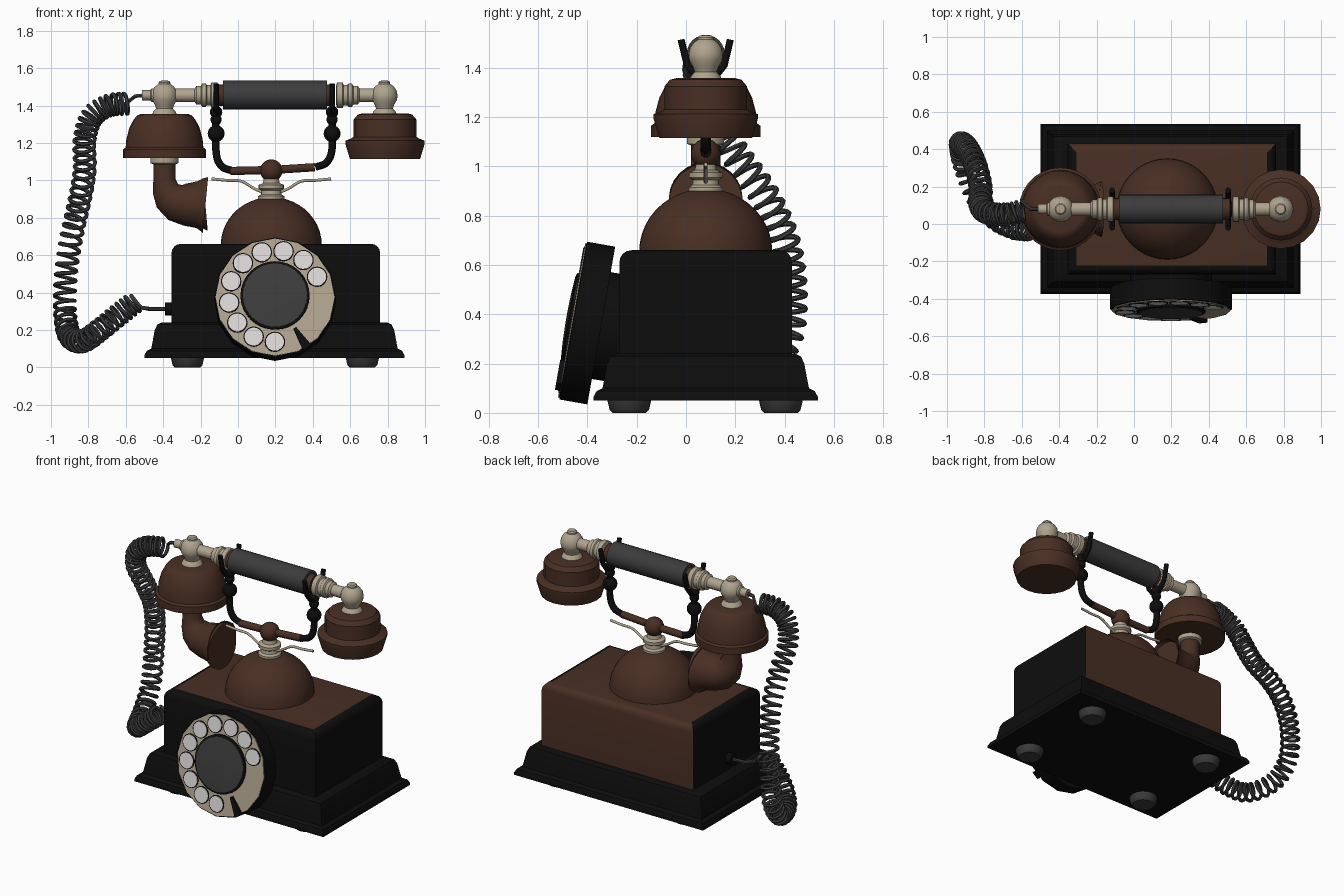
import bpy, bmesh, math
from mathutils import Vector, Matrix

cube = bpy.data.objects.get("Cube")
if cube:
    bpy.data.objects.remove(cube, do_unlink=True)


def material(name, r, g, b):
    m = bpy.data.materials.new(name)
    m.use_nodes = True
    m.diffuse_color = (r, g, b, 1)
    m.node_tree.nodes["Principled BSDF"].inputs["Base Color"].default_value = (r, g, b, 1)
    return m


BLACK = material("black enamel", .004, .004, .004)
BROWN = material("brown wood", .066, .028, .017)
BEIGE = material("aged ivory", .43, .37, .27)
GREY = material("dark grey", .045, .045, .047)
PALE = material("pale grey", .72, .69, .69)

CX, CY = .195, .08          # centre of the body
ARM = 1.455                 # height of the handset axis
ALONG_X = (0, math.pi / 2, 0)


def finish(name, bm, mats, loc=(0, 0, 0), rot=(0, 0, 0), angle=35):
    bmesh.ops.recalc_face_normals(bm, faces=bm.faces)
    me = bpy.data.meshes.new(name)
    bm.to_mesh(me)
    bm.free()
    ob = bpy.data.objects.new(name, me)
    bpy.context.collection.objects.link(ob)
    for m in mats:
        me.materials.append(m)
    ob.location, ob.rotation_euler = loc, rot
    smooth(ob, angle)
    return ob


def smooth(ob, angle=35):
    bpy.ops.object.select_all(action='DESELECT')
    ob.select_set(True)
    bpy.context.view_layer.objects.active = ob
    bpy.ops.object.shade_smooth_by_angle(angle=math.radians(angle))


def loft(bm, rings):
    """Skin a list of closed vertex rings and cap both ends."""
    for a, b in zip(rings, rings[1:]):
        n = len(a)
        for i in range(n):
            bm.faces.new((a[i], a[(i + 1) % n], b[(i + 1) % n], b[i]))
    bm.faces.new(rings[0])
    bm.faces.new(rings[-1])


def turned(name, profile, mat, loc, rot=(0, 0, 0), segs=24):
    """Lathe a (radius, height) profile."""
    bm = bmesh.new()
    rings = [[bm.verts.new((r * math.cos(k * math.tau / segs), r * math.sin(k * math.tau / segs), z))
              for k in range(segs)] for r, z in profile]
    loft(bm, rings)
    return finish(name, bm, [mat], loc, rot)


def spline(points, steps):
    """Catmull-Rom samples through the points."""
    p = [Vector(q) for q in points]
    p = [2 * p[0] - p[1]] + p + [2 * p[-1] - p[-2]]
    out = []
    for a, b, c, d in zip(p, p[1:], p[2:], p[3:]):
        for k in range(steps):
            t = k / steps
            out.append(.5 * (2 * b + (c - a) * t + (2 * a - 5 * b + 4 * c - d) * t ** 2
                             + (3 * b - a - 3 * c + d) * t ** 3))
    return out + [p[-2]]


def tube(name, points, radius, mat, radii=None, res=3, caps=True):
    cu = bpy.data.curves.new(name, 'CURVE')
    cu.dimensions = '3D'
    cu.bevel_depth, cu.bevel_resolution, cu.use_fill_caps = radius, res, caps
    sp = cu.splines.new('POLY')
    sp.points.add(len(points) - 1)
    for i, q in enumerate(points):
        sp.points[i].co = (*q, 1)
        sp.points[i].radius = radii[i] if radii else 1
    cu.materials.append(mat)
    ob = bpy.data.objects.new(name, cu)
    bpy.context.collection.objects.link(ob)
    bpy.ops.object.select_all(action='DESELECT')
    ob.select_set(True)
    bpy.context.view_layer.objects.active = ob
    bpy.ops.object.convert(target='MESH')
    smooth(bpy.context.object, 50)


# Moulded plinth: rectangles stacked along an inset profile
bm = bmesh.new()
rings = []
for inset, z in [(0, .05), (0, .065), (.012, .088), (.036, .1), (.042, .13), (.055, .2),
                 (.068, .228), (.09, .24), (.14, .24)]:
    hx, hy = .695 - inset, .455 - inset
    rings.append([bm.verts.new((sx * hx, sy * hy, z)) for sx, sy in ((-1, -1), (1, -1), (1, 1), (-1, 1))])
loft(bm, rings)
finish("plinth", bm, [BLACK], (CX, CY, 0))

# Body box with rounded top edges; top and back are wood
bm = bmesh.new()
bmesh.ops.create_cube(bm, size=1, matrix=Matrix.Diagonal((1.115, .70, .44, 1)))
top = [e for e in bm.edges if all(v.co.z > 0 for v in e.verts)]
bmesh.ops.bevel(bm, geom=top, offset=.048, segments=4, profile=.5, affect='EDGES')
bm.normal_update()
for f in bm.faces:
    f.material_index = int(f.normal.z > .99 or f.normal.y > .1)
finish("body", bm, [BLACK, BROWN], (.2025, CY, .44))

# Feet
for x in (-.27, .665):
    for y in (-.23, .385):
        turned("foot", [(.068, 0), (.08, .012), (.09, .055)], GREY, (x, y, 0), segs=16)

# Dial, leaning back ten degrees
DIAL = Matrix.Translation((.198, -.46, .375)) @ Matrix.Rotation(math.radians(80), 4, 'X')
DROT = DIAL.to_euler()


def on_dial(u, v, w=0):
    return DIAL @ Vector((u, v, w))


turned("dial_cup", [(.22, -.26), (.22, -.118), (.325, -.118), (.325, -.004), (.318, -.001)],
       BLACK, on_dial(0, 0), DROT, 16)
turned("dial_plate", [(.318, -.006), (.318, .004)], BEIGE, on_dial(0, 0), DROT, 16)
turned("dial_hub_rim", [(.185, 0), (.185, .014), (.176, .018)], BLACK, on_dial(0, .008), DROT, 32)
turned("dial_hub", [(.174, .01), (.172, .02), (.1, .025), (.03, .027)], GREY, on_dial(0, .008), DROT, 32)
for k in range(10):
    a = math.radians(25 + k * 27.2)
    u, v = .248 * math.cos(a), .248 * math.sin(a) + .005
    turned("finger_hole_rim", [(.055, .002), (.055, .007)], BLACK, on_dial(u, v), DROT, 20)
    turned("finger_hole", [(.049, .003), (.049, .009)], PALE, on_dial(u, v), DROT, 20)
bm = bmesh.new()
a = math.radians(-58)
wedge = [(.2, -.008), (.325, -.026), (.325, .026), (.2, .008)]
loft(bm, [[bm.verts.new((r * math.cos(a) - s * math.sin(a), r * math.sin(a) + s * math.cos(a), w))
           for r, s in wedge] for w in (0, .022)])
finish("finger_stop", bm, [BLACK], on_dial(0, 0), DROT)

# Dome, collar and cradle ball
HX = .178
dome = [(.27 * math.cos(t), .655 + .255 * math.sin(t)) for t in [k * math.pi / 22 for k in range(11)]]
turned("dome", dome, BROWN, (HX, CY, 0), segs=40)
turned("collar", [(.07, .89), (.07, .915), (.055, .925), (.052, .945), (.068, .955), (.068, .975),
                  (.045, .985), (.04, 1.01)], BEIGE, (HX, CY, 0), segs=20)
ball = [(.06 * math.sin(t), -.06 * math.cos(t)) for t in [.05 + k * (math.pi - .1) / 12 for k in range(13)]]
turned("cradle_ball", ball, BROWN, (HX, CY, 1.052), segs=20)

# Cradle: rod, uprights, beads, forks and the thin spring levers
tube("cradle_rod", [(-.04, CY, 1.05), (HX, CY, 1.055), (.41, CY, 1.07)], .023, BROWN)
for side, x in ((-1, -.117), (1, .503)):
    z = 1.05 if side < 0 else 1.07
    tube("cradle_upright", spline([(x - side * .09, CY, z), (x - side * .03, CY, z + .025),
                                   (x, CY, z + .1), (x, CY, 1.36)], 6), .021, BLACK)
    for bead_z, s in ((1.25, .75), (1.325, .5), (1.365, .55)):
        turned("upright_bead", [(r * s, h * s) for r, h in ball], BLACK, (x, CY, bead_z), segs=16)
    fork = [(.1, 1.515), (.075, 1.41), (.04, 1.365)]
    tube("cradle_fork", [(x, CY - d, h) for d, h in fork] + [(x, CY + d, h) for d, h in fork[::-1]],
         .015, BLACK)
    tube("spring_lever", spline([(HX + side * d, CY, h) for d, h in
                                 ((.03, .93), (.09, .955), (.16, .995), (.24, 1.0), (.32, 1.008))], 6),
         .008, BEIGE)

# Handset grip with wooden ends and stepped sleeves
turned("grip", [(.077, -.278), (.077, .278)], GREY, (.197, CY, ARM + .002), ALONG_X, 24)
turned("grip_core", [(.058, -.315), (.058, .315)], BROWN, (.197, CY, ARM), ALONG_X)
sleeve = [(.05, 0), (.068, .004), (.068, .035), (.055, .04), (.055, .06), (.062, .065), (.062, .085),
          (.05, .092), (.05, .115), (.036, .125), (.036, .24)]
for side, x in ((-1, -.107), (1, .525)):
    turned("sleeve", sleeve, BEIGE, (x, CY, ARM), (0, side * math.pi / 2, 0))

# Elbow balls at both ends
elbow = [(.068, -.105), (.06, -.085), (.045, -.068), (.052, -.048), (.067, -.022), (.07, 0), (.065, .028),
         (.05, .05), (.031, .063), (.031, .072), (.024, .08), (.01, .081)]
LX, RX = -.393, .783
for x in (LX, RX):
    turned("elbow_ball", elbow, BEIGE, (x, CY, 1.452))
turned("cord_nozzle", [(.036, 0), (.036, .07), (.027, .075), (.027, .12)], BEIGE, (LX, CY, ARM),
       (0, -math.pi / 2, 0), 16)

# Receiver cap on the left end of the arm, listening cup on the other
turned("transmitter_cap", [(.222, 1.12), (.222, 1.165), (.208, 1.175), (.204, 1.22), (.188, 1.28),
                           (.165, 1.325), (.145, 1.348), (.125, 1.355)], BROWN, (LX, CY, 0), segs=28)
turned("receiver_cap", [(.188, 1.115), (.212, 1.195), (.212, 1.212), (.185, 1.222), (.168, 1.232),
                        (.168, 1.325), (.145, 1.352), (.12, 1.358)], BROWN, (RX + .003, CY, 0), segs=20)
turned("horn_ring", [(.06, 1.085), (.075, 1.092), (.075, 1.125)], BEIGE, (LX, CY, 0))

# Speaking horn: widening bent pipe with a hollow mouth
horn = [(LX, .06, 1.1), (LX, .06, 1.0), (-.387, .072, .955), (-.365, .092, .915), (-.325, .108, .885),
        (-.275, .115, .872), (-.22, .125, .87), (-.195, .14, .87), (-.174, .15, .868)]
tube("horn", [(x, CY, z) for x, r, z in horn], 1, BROWN, [r for x, r, z in horn], 6, False)
turned("horn_mouth", [(.15, 0), (.138, 0), (.115, -.04), (.06, -.07), (.01, -.075)][::-1], BROWN,
       (-.174, CY, .868), (0, math.radians(85), 0))

# Coiled cord: helix carried along a sagging path
path = spline([(-.59, .07, 1.41), (-.69, .05, 1.4), (-.78, .06, 1.34), (-.82, .1, 1.22), (-.82, .2, 1.05),
               (-.85, .32, .88), (-.89, .4, .7), (-.92, .43, .5), (-.925, .41, .3), (-.9, .3, .17),
               (-.83, .13, .14), (-.74, .03, .2), (-.64, -.02, .28), (-.55, -.03, .35)], 54)
coil, n = [], Vector((0, 1, 0))
for i, p in enumerate(path):
    t = (path[min(i + 1, len(path) - 1)] - path[max(i - 1, 0)]).normalized()
    n = (n - t * n.dot(t)).normalized()
    a = i / 54 * 3.8 * math.tau
    coil.append(p + .055 * (n * math.cos(a) + t.cross(n) * math.sin(a)))
lead_in = [Vector((-.5, CY, ARM)), Vector((-.55, CY, 1.45))]
lead_out = [Vector((-.52, .02, .32)), Vector((-.47, .05, .312)), Vector((-.37, .06, .312))]
tube("coiled_cord", lead_in + coil + lead_out, .011, GREY, res=1)
turned("cord_socket", [(.035, 0), (.035, .04)], BLACK, (-.39, .06, .312), ALONG_X, 16)
